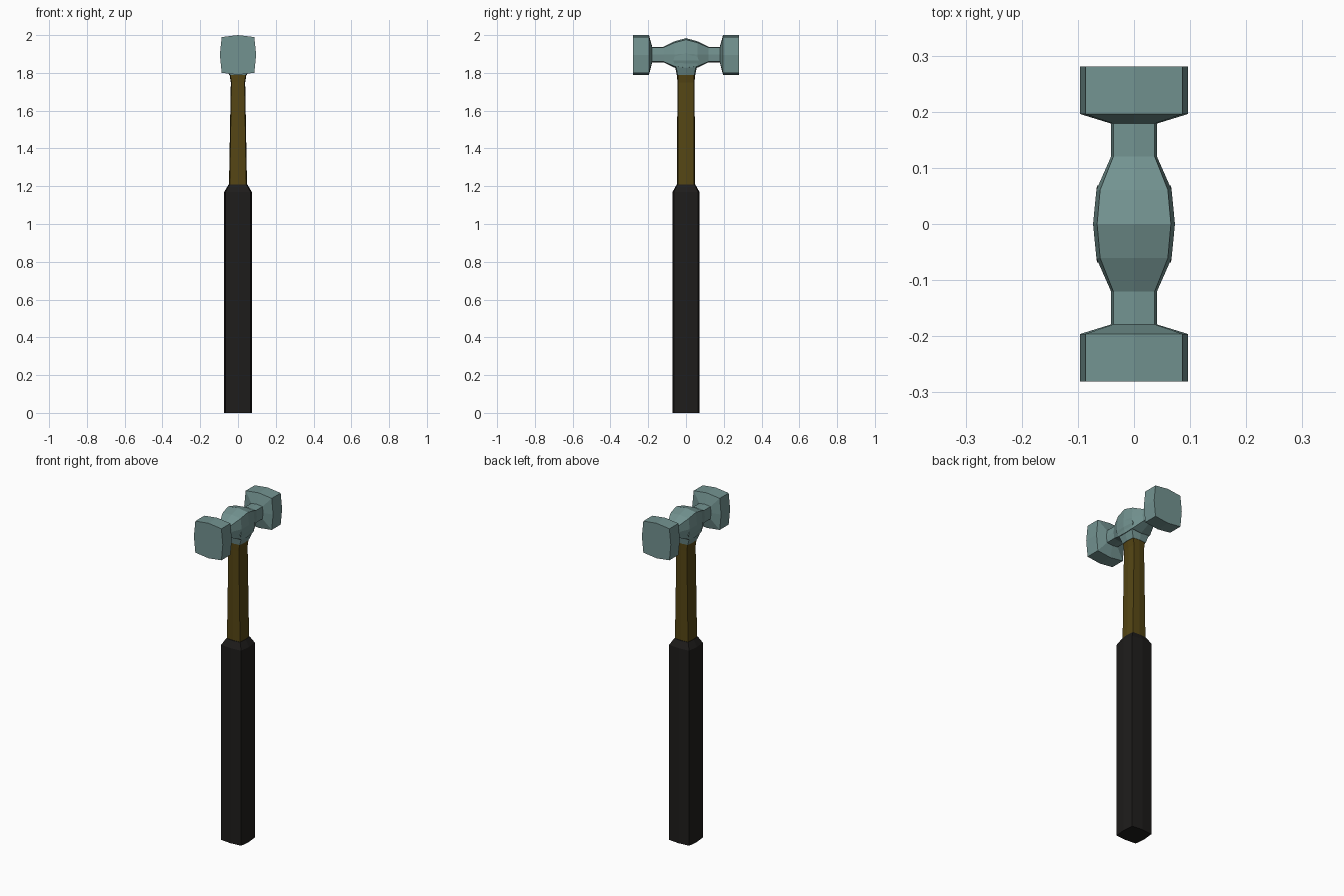
import bpy, bmesh

if "Cube" in bpy.data.objects:
    bpy.data.objects.remove(bpy.data.objects["Cube"])

def material(name, color):
    m = bpy.data.materials.new(name)
    m.diffuse_color = (*color, 1)
    m.use_nodes = True
    m.node_tree.nodes["Principled BSDF"].inputs["Base Color"].default_value = m.diffuse_color
    return m

steel = material("steel", (0.17, 0.29, 0.28))
wood = material("wood", (0.09, 0.06, 0.007))
rubber = material("rubber", (0.013, 0.012, 0.011))

def bulged_square(a, b, k):
    """Eight-sided section: a square with slightly pushed-out side midpoints."""
    return [(a, 0), (a*k, b*k), (0, b), (-a*k, b*k),
            (-a, 0), (-a*k, -b*k), (0, -b), (a*k, -b*k)]

def loft(name, rings, mat):
    bm = bmesh.new()
    loops = [[bm.verts.new(p) for p in ring] for ring in rings]
    for r0, r1 in zip(loops, loops[1:]):
        for i in range(8):
            j = (i + 1) % 8
            bm.faces.new((r0[i], r0[j], r1[j], r1[i]))
    bm.faces.new(loops[0])
    bm.faces.new(loops[-1])
    bmesh.ops.recalc_face_normals(bm, faces=bm.faces)
    me = bpy.data.meshes.new(name)
    bm.to_mesh(me)
    bm.free()
    me.materials.append(mat)
    ob = bpy.data.objects.new(name, me)
    bpy.context.collection.objects.link(ob)
    return ob

def upright(name, rows, mat, k=0.91):
    # rows: z, half width x, half depth y
    return loft(name, [[(x, y, z) for x, y in bulged_square(a, b, k)]
                       for z, a, b in rows], mat)

# Rubber grip with chamfered top
upright("grip", [(0, 0.073, 0.071), (1.17, 0.073, 0.071), (1.208, 0.05, 0.05)], rubber)

# Wooden shaft, narrowing in width and flaring under the head
upright("shaft", [(1.19, 0.048, 0.047), (1.75, 0.038, 0.046), (1.80, 0.046, 0.047)], wood)

# Collar joining shaft to head
upright("collar", [(1.79, 0.047, 0.049), (1.825, 0.061, 0.056),
                   (1.865, 0.072, 0.075), (1.90, 0.073, 0.06)], steel)

# Double-faced head: y, half width, bottom z, top z, mirrored about y = 0
half = [(0.281, 0.096, 1.79, 2.0), (0.196, 0.096, 1.79, 2.0),
        (0.179, 0.041, 1.856, 1.938), (0.12, 0.041, 1.856, 1.938),
        (0.061, 0.067, 1.828, 1.967)]
rows = half + [(0, 0.073, 1.82, 1.984)] + [(-y, *r) for y, *r in reversed(half)]
loft("head", [[(x, y, (lo + hi)/2 + z)
               for x, z in bulged_square(a, (hi - lo)/2, 0.9)]
              for y, a, lo, hi in rows], steel)
